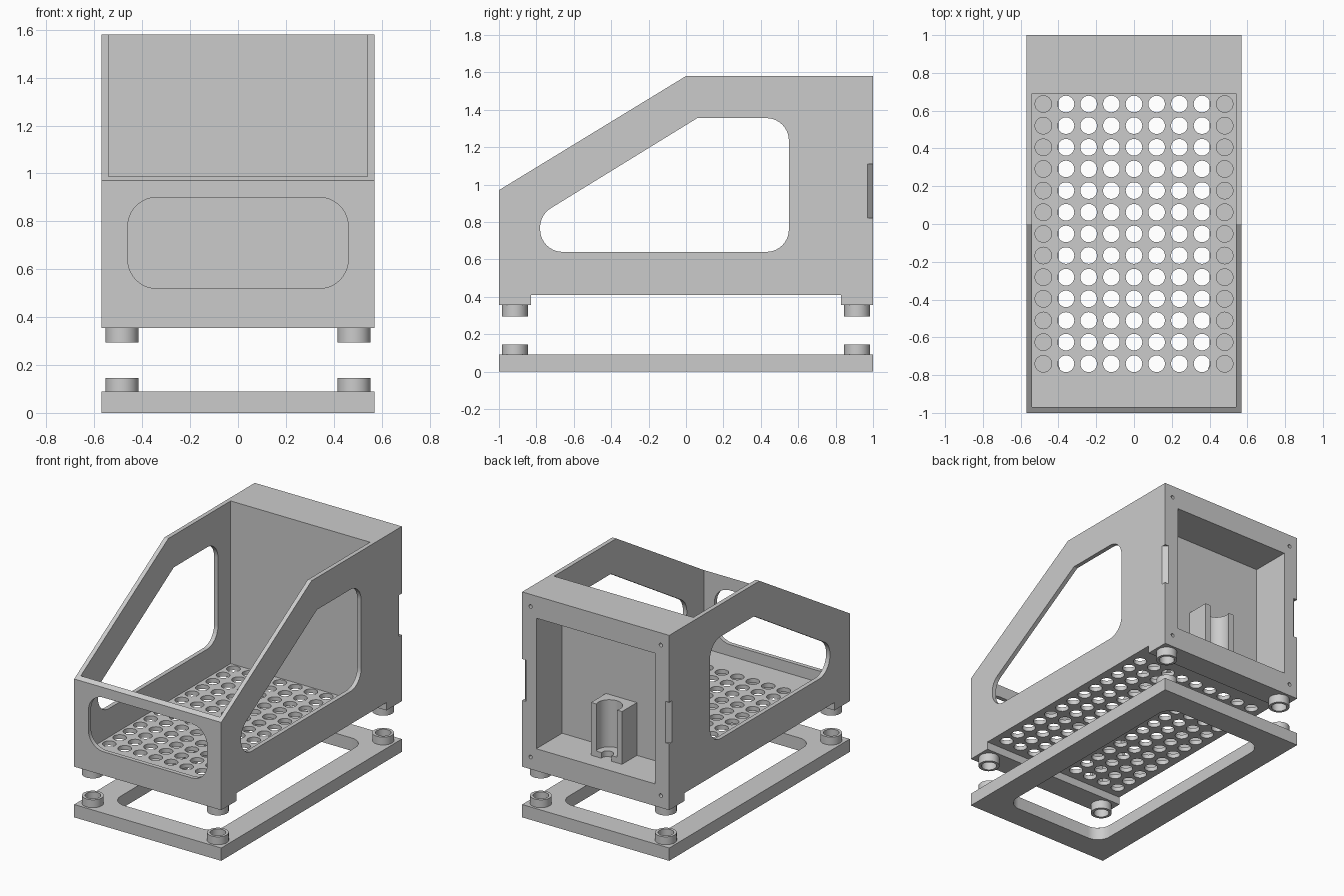
import bpy, bmesh, math
from mathutils import Vector

if "Cube" in bpy.data.objects:
    bpy.data.objects.remove(bpy.data.objects["Cube"])

grey = bpy.data.materials.new("plain_grey")
grey.use_nodes = True
grey.diffuse_color = (0.6, 0.6, 0.6, 1)
grey.node_tree.nodes["Principled BSDF"].inputs["Base Color"].default_value = (0.6, 0.6, 0.6, 1)


def make(name, bm):
    bmesh.ops.recalc_face_normals(bm, faces=bm.faces)
    mesh = bpy.data.meshes.new(name)
    bm.to_mesh(mesh)
    bm.free()
    mesh.materials.append(grey)
    obj = bpy.data.objects.new(name, mesh)
    bpy.context.collection.objects.link(obj)
    return obj


def add_prism(bm, pts, axis, lo, hi):
    """Extrude a 2D outline along an axis: x uses (y, z), y uses (x, z), z uses (x, y)."""
    def place(p, d):
        return {"x": (d, p[0], p[1]), "y": (p[0], d, p[1]), "z": (p[0], p[1], d)}[axis]
    a = [bm.verts.new(place(p, lo)) for p in pts]
    b = [bm.verts.new(place(p, hi)) for p in pts]
    bm.faces.new(a)
    bm.faces.new(b)
    n = len(pts)
    for i in range(n):
        j = (i + 1) % n
        bm.faces.new((a[i], a[j], b[j], b[i]))


def prism(name, pts, axis, lo, hi):
    bm = bmesh.new()
    add_prism(bm, pts, axis, lo, hi)
    return make(name, bm)


def rect(x0, x1, y0, y1):
    return [(x0, y0), (x1, y0), (x1, y1), (x0, y1)]


def circle(x, y, r, n=32):
    return [(x + r * math.cos(2 * math.pi * i / n), y + r * math.sin(2 * math.pi * i / n))
            for i in range(n)]


def rounded(pts, radii, steps=10):
    """Fillet each corner of an outline; a zero radius keeps it sharp."""
    out = []
    for i, r in enumerate(radii):
        p = Vector(pts[i])
        if r == 0:
            out.append(p)
            continue
        d1 = (Vector(pts[i - 1]) - p).normalized()
        d2 = (Vector(pts[(i + 1) % len(pts)]) - p).normalized()
        half = d1.angle(d2) / 2
        bisector = (d1 + d2).normalized()
        c = p + bisector * (r / math.sin(half))
        # Sweep the arc around the direction that points back to the corner
        mid = math.atan2(-bisector.y, -bisector.x)
        u = p + d1 * (r / math.tan(half)) - c
        turn = 1 if u.x * -bisector.y + u.y * bisector.x > 0 else -1
        sweep = math.pi / 2 - half
        for k in range(steps + 1):
            a = mid + turn * sweep * (2 * k / steps - 1)
            out.append(c + Vector((math.cos(a), math.sin(a))) * r)
    return out


def cut(obj, *cutters):
    """Subtract the cutters, bake the result and discard them."""
    for c in cutters:
        mod = obj.modifiers.new("cut", "BOOLEAN")
        mod.operation = "DIFFERENCE"
        mod.solver = "EXACT"
        mod.object = c
    deps = bpy.context.evaluated_depsgraph_get()
    deps.update()
    mesh = bpy.data.meshes.new_from_object(obj.evaluated_get(deps))
    obj.modifiers.clear()
    obj.data = mesh
    for c in cutters:
        bpy.data.objects.remove(c)


W = 0.57          # half width
SLAB = 0.09       # base thickness
BOTTOM = 0.355    # underside of the body bars
FLOOR = 0.41      # underside of the raised floor

# Body: side outline with a sloped front and a cross bar under each end
body = prism("body", [(-1, BOTTOM), (-.83, BOTTOM), (-.83, FLOOR), (.83, FLOOR), (.83, BOTTOM),
                      (1, BOTTOM), (1, 1.58), (0, 1.58), (-1, .97)], "x", -W, W)

# Open tray, rear compartment and window openings
tray = prism("tray_cutter", rect(-.54, .54, -.97, .69), "z", .44, 2)
compartment = prism("compartment_cutter", rect(-.46, .46, .51, 1.425), "y", .715, 1.2)
side_window = prism("side_window_cutter",
                    rounded([(-.78, .64), (.55, .64), (.55, 1.355), (.06, 1.355), (-.78, .838)],
                            [.12, .12, .12, 0, .12]), "x", -1, 1)
front_window = prism("front_window_cutter",
                     rounded(rect(-.46, .46, .52, .90), [.12] * 4), "y", -1.2, -.9)

# Grid of drain holes through the floor
bm = bmesh.new()
for col in range(9):
    for row in range(13):
        add_prism(bm, circle(.12 * (col - 4), -.74 + .1146 * row, .044, 24), "z", .3, .5)
drain_holes = make("drain_hole_cutter", bm)

# Screw holes in the rear frame and bevelled finger notches on the rear corners
bm = bmesh.new()
for s in (-1, 1):
    for z in (.44, 1.495):
        add_prism(bm, circle(s * .505, z, .013, 16), "y", .9, 1.1)
    add_prism(bm, [(s * .57, .97), (s * .67, .87), (s * .67, 1.1), (s * .44, 1.1)], "z", .82, 1.11)
rear_details = make("rear_detail_cutter", bm)

cut(body, tray, compartment, side_window, front_window, drain_holes, rear_details)

# Holder in the rear compartment: block with an open round pocket and a drain notch
holder = prism("holder", rect(-.12, .12, .70, .88), "z", .50, .88)
cut(holder,
    prism("pocket_cutter", circle(0, .85, .085), "z", .55, 1),
    prism("notch_cutter", circle(0, .87, .04), "z", .4, .6))

# Base frame with a rounded opening
base = prism("base_frame", rect(-W, W, -1, 1), "z", 0, SLAB)
cut(base, prism("base_cutter", rounded(rect(-.40, .40, -.83, .83), [.1] * 4), "z", -.1, .2))

# Hollow round feet under the body, and matching cups on the base
parts = [body, holder, base]
for side, x in (("right", -.485), ("left", .485)):
    for end, y in (("front", -.915), ("back", .915)):
        for kind, lo, hi in (("foot", .295, BOTTOM + .01), ("cup", SLAB - .01, .145)):
            ring = prism(f"{end}_{side}_{kind}", circle(x, y, .069, 40), "z", lo, hi)
            cut(ring, prism("ring_cutter", circle(x, y, .05, 40), "z", lo - .1, hi + .1))
            parts.append(ring)

# Smooth the round surfaces, keep the edges crisp
bpy.ops.object.select_all(action="DESELECT")
for obj in parts:
    obj.select_set(True)
bpy.context.view_layer.objects.active = body
bpy.ops.object.shade_smooth_by_angle(angle=math.radians(30))
